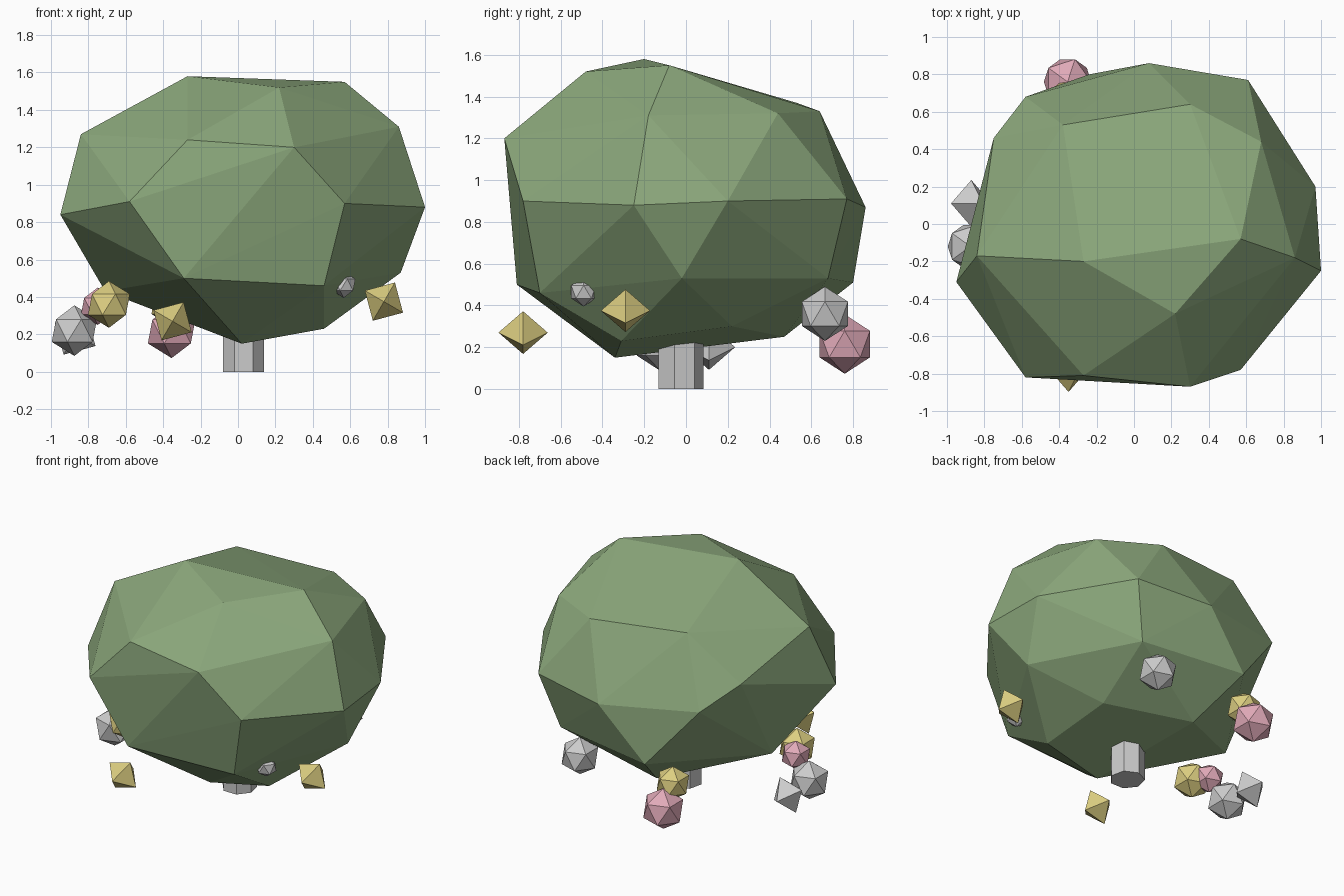
import bpy, bmesh, math
from mathutils import Matrix, Vector

if "Cube" in bpy.data.objects:
    bpy.data.objects.remove(bpy.data.objects["Cube"])


def material(name, rgb):
    m = bpy.data.materials.new(name)
    m.diffuse_color = (*rgb, 1)
    m.use_nodes = True
    m.node_tree.nodes["Principled BSDF"].inputs["Base Color"].default_value = m.diffuse_color
    return m


LEAF = material("leaf_green", (0.26, 0.39, 0.20))
PINK = material("blossom_pink", (0.75, 0.40, 0.48))
YELLOW = material("blossom_yellow", (0.72, 0.62, 0.22))


def finish(name, bm, mat=None):
    bmesh.ops.recalc_face_normals(bm, faces=bm.faces[:])
    me = bpy.data.meshes.new(name)
    bm.to_mesh(me)
    bm.free()
    ob = bpy.data.objects.new(name, me)
    bpy.context.collection.objects.link(ob)
    if mat:
        me.materials.append(mat)
    return ob


# Foliage: faceted hull through its corner points, crown to base
crown = [(-.27, -.20, 1.58), (.57, -.08, 1.55), (.22, -.48, 1.52),
         (.86, -.18, 1.31), (.68, .44, 1.32), (.30, .64, 1.33),
         (-.38, .53, 1.37), (-.84, -.17, 1.27), (-.27, -.81, 1.24), (.30, -.87, 1.20)]
waist = [(1.0, -.25, .88), (.97, .20, .90), (.61, .77, .91), (.08, .86, .87),
         (-.58, .68, .92), (-.75, .46, 1.08), (-.95, -.31, .84), (-.58, -.82, .91),
         (.57, -.78, .90)]
base = [(-.29, -.81, .50), (.46, -.70, .46), (.87, -.02, .53), (.50, .68, .53),
        (-.24, .80, .51), (-.71, .06, .43), (.46, -.31, .23), (.44, .22, .30),
        (-.10, .47, .25), (.02, -.34, .15)]
bm = bmesh.new()
for p in crown + waist + base:
    bm.verts.new(p)
bmesh.ops.convex_hull(bm, input=bm.verts[:])
finish("foliage", bm, LEAF)

# Trunk: short straight prism
bm = bmesh.new()
bmesh.ops.create_cone(bm, cap_ends=True, segments=7, radius1=.113, radius2=.113, depth=.45,
                      matrix=Matrix.Translation((.03, -.03, .225)))
finish("trunk", bm)


# Blossoms: icosahedra and tilted octahedra around the lower edge
def ico_blossom(name, centre, r, mat=None):
    bm = bmesh.new()
    bmesh.ops.create_icosphere(bm, subdivisions=1, radius=r,
                               matrix=Matrix.Translation(centre))
    finish(name, bm, mat)


def octa_blossom(name, centre, r, mat=None):
    bm = bmesh.new()
    rot = Matrix.Rotation(math.radians(30), 3, 'Y')
    for axis in range(3):
        for s in (-r, r):
            v = Vector((0, 0, 0))
            v[axis] = s
            bm.verts.new(rot @ v + Vector(centre))
    bmesh.ops.convex_hull(bm, input=bm.verts[:])
    finish(name, bm, mat)


ico_blossom("pink_blossom_back", (-.355, .76, .215), .142, PINK)
ico_blossom("pink_blossom_left", (-.75, -.15, .35), .10, PINK)
ico_blossom("yellow_blossom_left", (-.69, -.25, .36), .125, YELLOW)
ico_blossom("yellow_blossom_back", (-.36, .66, .36), .115, YELLOW)
ico_blossom("white_blossom_left", (-.875, -.12, .22), .135)
ico_blossom("white_blossom_back", (.36, .665, .36), .13)
ico_blossom("white_blossom_right", (.565, -.49, .465), .07)
octa_blossom("white_bud_left", (-.87, .11, .20), .125)
octa_blossom("yellow_bud_front", (-.35, -.78, .27), .118, YELLOW)
octa_blossom("yellow_bud_right", (.78, -.29, .375), .118, YELLOW)
